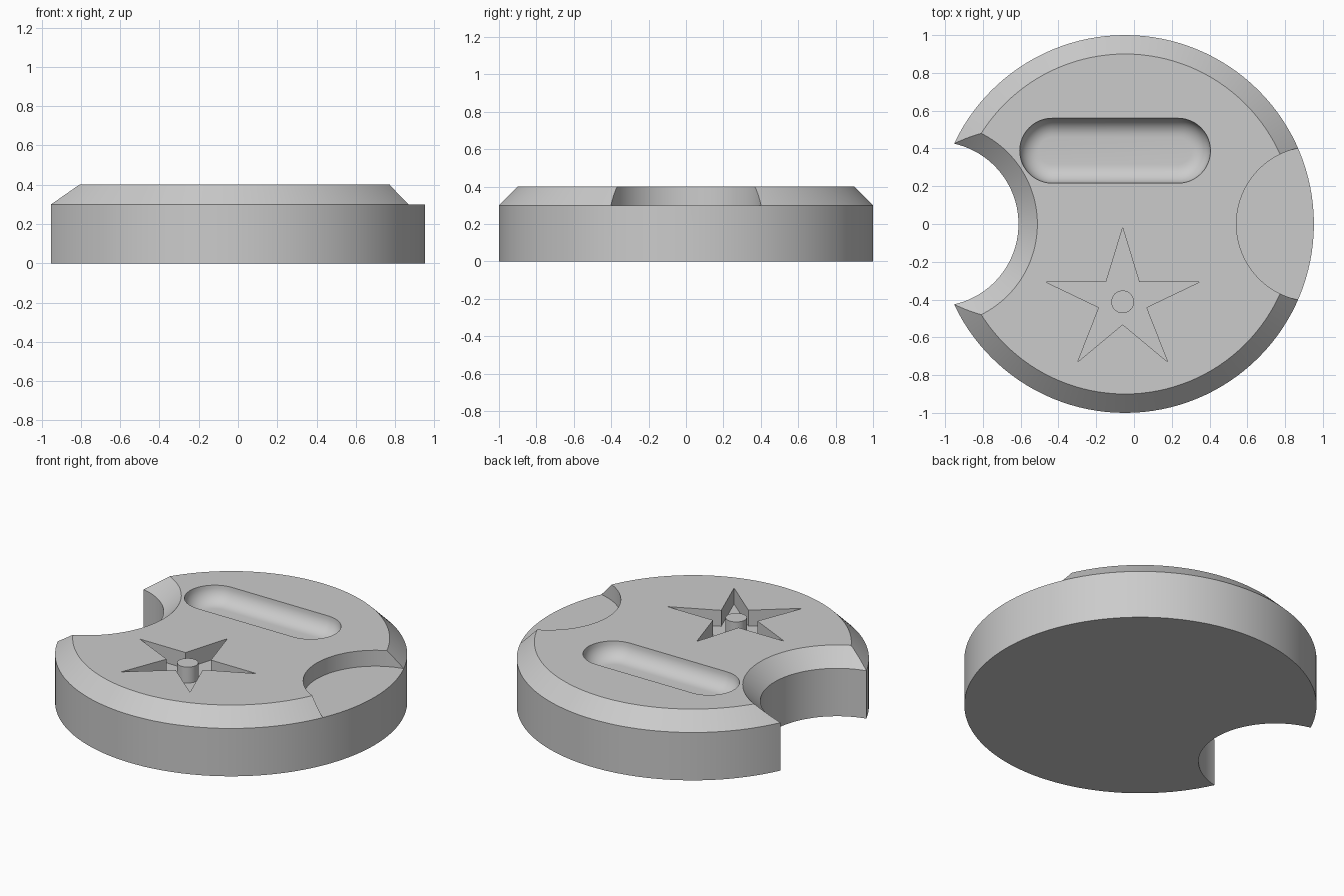
import bpy, bmesh
from math import sin, cos, pi

if "Cube" in bpy.data.objects:
    bpy.data.objects.remove(bpy.data.objects["Cube"])

DISC_X = -0.0475      # disc centre
SHOULDER, TOP = 0.3, 0.4

grey = bpy.data.materials.new("light grey")
grey.use_nodes = True
grey.diffuse_color = (0.6, 0.6, 0.6, 1)
grey.node_tree.nodes["Principled BSDF"].inputs["Base Color"].default_value = (0.6, 0.6, 0.6, 1)


def loft(name, layers):
    """Closed solid through stacked outlines, given as (points, height) from the bottom up."""
    bm = bmesh.new()
    rings = [[bm.verts.new((x, y, z)) for x, y in pts] for pts, z in layers]
    n = len(rings[0])
    for a, b in zip(rings, rings[1:]):
        for i in range(n):
            j = (i + 1) % n
            bm.faces.new((a[i], a[j], b[j], b[i]))
    bm.faces.new(rings[0][::-1])
    bm.faces.new(rings[-1])
    bmesh.ops.recalc_face_normals(bm, faces=bm.faces)
    mesh = bpy.data.meshes.new(name)
    bm.to_mesh(mesh)
    bm.free()
    mesh.materials.append(grey)
    obj = bpy.data.objects.new(name, mesh)
    bpy.context.collection.objects.link(obj)
    return obj


def circle(x, y, r, n=128):
    return [(x + r * cos(2 * pi * i / n), y + r * sin(2 * pi * i / n)) for i in range(n)]


def stadium(x, y, half, r, n=24):
    """Outline of a slot with round ends."""
    pts = []
    for side in (1, -1):
        for i in range(n + 1):
            a = -pi / 2 + pi * i / n
            pts.append((x + side * (half + r * cos(a)), y + side * r * sin(a)))
    return pts


def cut(target, cutter):
    cutter.hide_render = True
    mod = target.modifiers.new(cutter.name, 'BOOLEAN')
    mod.operation = 'DIFFERENCE'
    mod.solver = 'EXACT'
    mod.object = cutter


def smooth(obj):
    bpy.ops.object.select_all(action='DESELECT')
    obj.select_set(True)
    bpy.context.view_layer.objects.active = obj
    bpy.ops.object.shade_smooth_by_angle(angle=pi / 6)


# Bevelled disc
disc = loft("disc", [(circle(DISC_X, 0, 1), 0), (circle(DISC_X, 0, 1), SHOULDER),
                     (circle(DISC_X, 0, 0.9), TOP)])

# Bite through the right side, flared at the top like the rim
bite_x = DISC_X - 1
bite = loft("bite_cutter", [(circle(bite_x, 0, 0.436), -0.1), (circle(bite_x, 0, 0.436), SHOULDER),
                            (circle(bite_x, 0, 0.636), TOP + 0.1)])

# Shallow round step on the left side
notch = circle(DISC_X + 1, 0, 0.41)
step = loft("step_cutter", [(notch, SHOULDER), (notch, TOP + 0.1)])

# Slot with a rounded floor edge
fillet = 0.1
layers = []
for i in range(9):
    a = pi / 2 * i / 8
    layers.append((stadium(-0.1, 0.388, 0.333, 0.172 - fillet * (1 - sin(a))), TOP - fillet * cos(a)))
layers.append((layers[-1][0], TOP + 0.1))
slot = loft("slot_cutter", layers)

# Star recess, mirrored from one half
star_x = -0.06
half = [(0.088, -0.308), (0.405, -0.308), (0.125, -0.442), (0.238, -0.73)]
star = [(star_x, -0.02)] + [(star_x - x, y) for x, y in half] + [(star_x, -0.532)]
star += [(star_x + x, y) for x, y in reversed(half)]
star_cutter = loft("star_cutter", [(star, SHOULDER), (star, TOP + 0.1)])

# Apply the cuts and drop the cutters
cutters = [bite, step, slot, star_cutter]
for c in cutters:
    cut(disc, c)
bpy.context.view_layer.update()
result = bpy.data.meshes.new_from_object(disc.evaluated_get(bpy.context.evaluated_depsgraph_get()))
disc.modifiers.clear()
disc.data = result
for c in cutters:
    bpy.data.objects.remove(c)
smooth(disc)

# Pin standing in the star
pin_ring = circle(star_x, -0.412, 0.06, 48)
pin = loft("star_pin", [(pin_ring, SHOULDER - 0.02), (pin_ring, TOP)])
smooth(pin)
